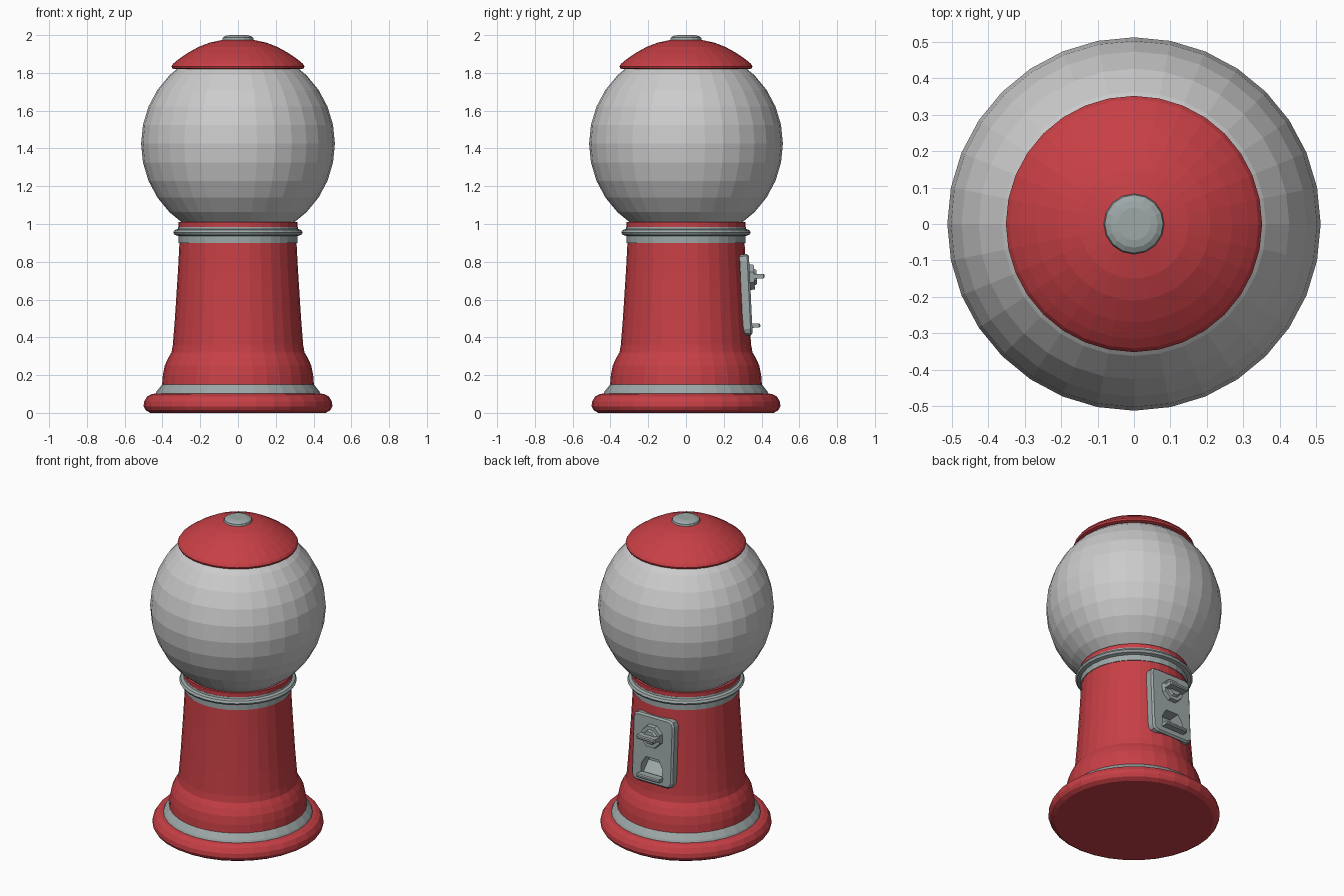
import bpy, bmesh, math
from mathutils import Matrix, Vector

if "Cube" in bpy.data.objects:
    bpy.data.objects.remove(bpy.data.objects["Cube"], do_unlink=True)


def material(name, rgb):
    m = bpy.data.materials.new(name)
    m.use_nodes = True
    m.diffuse_color = (*rgb, 1)
    m.node_tree.nodes["Principled BSDF"].inputs["Base Color"].default_value = (*rgb, 1)
    return m


red = material("red paint", (0.57, 0.05, 0.06))
steel = material("grey steel", (0.34, 0.39, 0.39))
glass = material("pale globe", (0.6, 0.6, 0.6))


def finish(name, bm, mat, matrix=Matrix()):
    bmesh.ops.recalc_face_normals(bm, faces=bm.faces)
    bm.transform(matrix)
    mesh = bpy.data.meshes.new(name)
    bm.to_mesh(mesh)
    bm.free()
    mesh.materials.append(mat)
    ob = bpy.data.objects.new(name, mesh)
    bpy.context.collection.objects.link(ob)
    return ob


def lathe(name, profile, mat, sides=32):
    """Closed solid of revolution from (radius, height) points."""
    bm = bmesh.new()
    rings = [[bm.verts.new((r * math.cos(a), r * math.sin(a), z))
              for a in (2 * math.pi * i / sides for i in range(sides))]
             for r, z in profile]
    for low, high in zip(rings, rings[1:]):
        for i in range(sides):
            j = (i + 1) % sides
            bm.faces.new((low[i], low[j], high[j], high[i]))
    bm.faces.new(rings[0][::-1])
    bm.faces.new(rings[-1])
    return finish(name, bm, mat)


def box(name, size, centre, mat, matrix, corner=0, edge=0):
    """Box with chamfered corners (along y) and softened outer edges."""
    bm = bmesh.new()
    bmesh.ops.create_cube(bm, size=1)
    bm.transform(Matrix.Translation(centre) @ Matrix.Diagonal((*size, 1)))
    if corner:
        along = [e for e in bm.edges
                 if abs(e.verts[0].co.y - e.verts[1].co.y) > size[1] / 2]
        bmesh.ops.bevel(bm, geom=along, offset=corner, segments=2,
                        profile=0.5, affect='EDGES')
    if edge:
        front = centre[1] + size[1] / 2 - 1e-4
        rim = [e for e in bm.edges if all(v.co.y > front for v in e.verts)]
        bmesh.ops.bevel(bm, geom=rim, offset=edge, segments=1,
                        profile=0.5, affect='EDGES')
    return finish(name, bm, mat, matrix)


def carve(ob, cutter):
    mod = ob.modifiers.new("recess", 'BOOLEAN')
    mod.operation, mod.solver, mod.object = 'DIFFERENCE', 'EXACT', cutter
    mod.material_mode = 'TRANSFER'
    bpy.context.view_layer.update()
    graph = bpy.context.evaluated_depsgraph_get()
    mesh = bpy.data.meshes.new_from_object(ob.evaluated_get(graph))
    ob.modifiers.clear()
    ob.data = mesh


# Stand
lathe("base_foot", [(0.465, 0), (0.49, 0.015), (0.5, 0.035), (0.497, 0.06),
                    (0.48, 0.088), (0.455, 0.1), (0.42, 0.105)], red)
lathe("base_band", [(0.437, 0.1), (0.43, 0.115), (0.41, 0.14), (0.4, 0.152)], steel)
column = lathe("column", [(0.402, 0.148), (0.398, 0.2), (0.388, 0.25), (0.37, 0.29),
                          (0.352, 0.32), (0.345, 0.36), (0.334, 0.5),
                          (0.318, 0.75), (0.31, 0.9), (0.31, 0.95)], red)
lathe("collar", [(0.314, 0.9), (0.314, 0.936), (0.335, 0.942), (0.343, 0.955),
                 (0.335, 0.968), (0.318, 0.974), (0.316, 0.985)], steel)
lathe("neck", [(0.315, 0.98), (0.315, 1.01)], red)

# Globe
bm = bmesh.new()
bmesh.ops.create_uvsphere(bm, u_segments=32, v_segments=16, radius=0.513)
finish("globe", bm, glass, Matrix.Translation((0, 0, 1.425)))

# Lid and its button
lathe("lid", [(0.335, 1.82), (0.348, 1.824), (0.352, 1.835), (0.342, 1.85),
              (0.315, 1.872), (0.27, 1.903), (0.21, 1.937), (0.15, 1.96),
              (0.08, 1.975)], red)
lathe("lid_button", [(0.076, 1.965), (0.083, 1.975), (0.08, 1.987),
                     (0.065, 1.996), (0.045, 2.0)], steel, 16)

# Coin plate, leaning with the column at the back
lean = Matrix.Translation((0, 0.318, 0.625)) @ Matrix.Rotation(math.radians(2.7), 4, 'X')
plate = box("coin_plate", (0.29, 0.05, 0.43), (0, 0, 0), steel, lean, 0.035, 0.01)

# Chute recess with a sloping floor
bm = bmesh.new()
for x, z, depth in ((0.075, -0.16, 0.0), (0.075, -0.1, -0.05), (0.045, -0.05, -0.05)):
    for side in (-x, x):
        for y in (depth, 0.06):
            bm.verts.new((side, y, z))
bmesh.ops.convex_hull(bm, input=bm.verts)
cutter = finish("chute_cutter", bm, steel, lean)
cutter.hide_render = True
for part in (plate, column):
    carve(part, cutter)
bpy.data.objects.remove(cutter, do_unlink=True)
box("chute_lip", (0.16, 0.055, 0.022), (0, 0.04, -0.165), steel, lean, 0, 0.006)

# Turning knob: octagonal dial, hub and grip
for name, wide, narrow, y, depth in (("knob_dial", 0.076, 0.07, 0.033, 0.03),
                                     ("knob_hub", 0.05, 0.04, 0.053, 0.016)):
    bm = bmesh.new()
    bmesh.ops.create_cone(bm, cap_ends=True, segments=8, radius1=wide,
                          radius2=narrow, depth=depth)
    finish(name, bm, steel, lean @ Matrix.Translation((0, y, 0.092))
           @ Matrix.Rotation(-math.pi / 2, 4, 'X')
           @ Matrix.Rotation(math.pi / 8, 4, 'Z'))
box("knob_grip", (0.13, 0.06, 0.024), (0, 0.073, 0.095), steel, lean, 0, 0.006)
